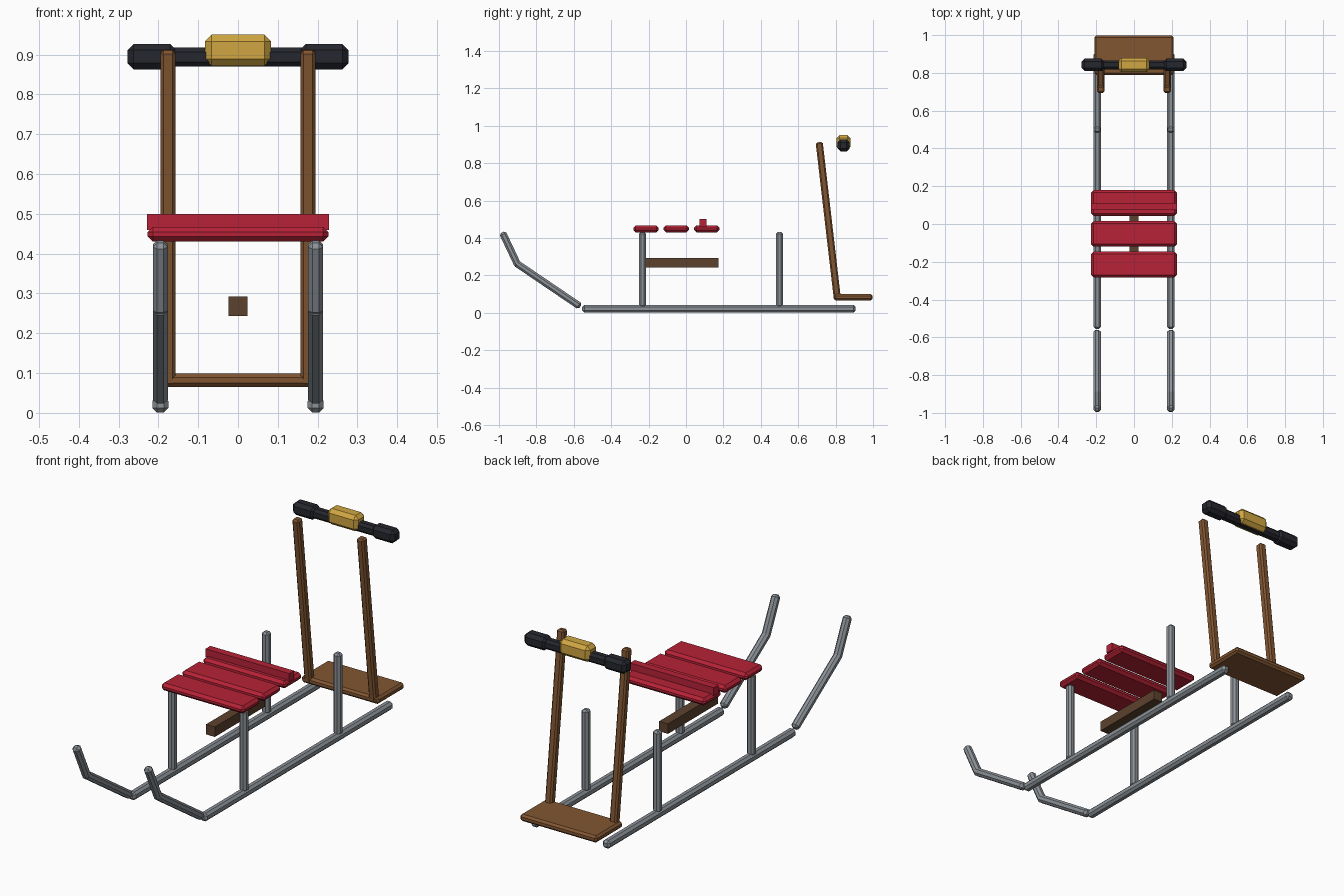
import bpy, bmesh
from mathutils import Vector, Matrix

if "Cube" in bpy.data.objects:
    bpy.data.objects.remove(bpy.data.objects["Cube"])


def material(name, rgb):
    m = bpy.data.materials.new(name)
    m.diffuse_color = (*rgb, 1)
    m.use_nodes = True
    m.node_tree.nodes["Principled BSDF"].inputs["Base Color"].default_value = m.diffuse_color
    return m


STEEL = material("steel grey", (0.262, 0.287, 0.314))
RED = material("red paint", (0.47, 0.016, 0.037))
WOOD = material("brown wood", (0.223, 0.093, 0.032))
DARK_WOOD = material("dark wood", (0.107, 0.054, 0.027))
BLACK = material("black rubber", (0.019, 0.020, 0.027))
GOLD = material("gold", (0.63, 0.381, 0.054))


def block(name, size, mat, bevel=0.0, matrix=Matrix()):
    """Box with single-segment chamfered edges."""
    bm = bmesh.new()
    bmesh.ops.create_cube(bm, size=1)
    bmesh.ops.scale(bm, vec=size, verts=bm.verts)
    if bevel:
        bmesh.ops.bevel(bm, geom=bm.edges[:], offset=bevel, segments=1,
                        profile=0.5, affect='EDGES')
    bm.transform(matrix)
    mesh = bpy.data.meshes.new(name)
    bm.to_mesh(mesh)
    bm.free()
    mesh.materials.append(mat)
    ob = bpy.data.objects.new(name, mesh)
    bpy.context.collection.objects.link(ob)
    return ob


def box(name, x, y, z, mat, bevel=0.0):
    """Box from its x, y and z ranges."""
    size = [r[1] - r[0] for r in (x, y, z)]
    mid = [(r[1] + r[0]) / 2 for r in (x, y, z)]
    return block(name, size, mat, bevel, Matrix.Translation(mid))


def beam(name, x, a, b, width, mat, bevel):
    """Square bar between two (y, z) points at a given x."""
    a, b = Vector((x, *a)), Vector((x, *b))
    d = b - a
    # local x stays along world x, local z follows the bar
    zc = d.normalized()
    xc = Vector((1, 0, 0))
    rot = Matrix((xc, zc.cross(xc), zc)).transposed().to_4x4()
    return block(name, (width, width, d.length), mat, bevel,
                 Matrix.Translation((a + b) / 2) @ rot)


for side, s in (("left", -1), ("right", 1)):
    x = 0.195 * s
    # runner with two-piece upturned front
    beam(f"{side}_runner", x, (-0.555, 0.021), (0.907, 0.021), 0.04, STEEL, 0.011)
    beam(f"{side}_runner_curve", x, (-0.565, 0.033), (-0.912, 0.268), 0.038, STEEL, 0.011)
    beam(f"{side}_runner_tip", x, (-0.897, 0.25), (-0.982, 0.43), 0.038, STEEL, 0.011)
    # upright posts
    beam(f"{side}_front_post", x, (-0.232, 0.03), (-0.232, 0.432), 0.037, STEEL, 0.010)
    beam(f"{side}_rear_post", x, (0.5, 0.03), (0.5, 0.432), 0.037, STEEL, 0.010)
    # leaning handle post
    beam(f"{side}_handle_post", 0.176 * s, (0.81, 0.068), (0.712, 0.912), 0.038, WOOD, 0.008)
    # hand grip
    grip = sorted((0.155 * s, 0.278 * s))
    box(f"{side}_grip", grip, (0.81, 0.875), (0.863, 0.927), BLACK, 0.016)

# seat slats and rear ridge
for i, y in enumerate((-0.214, -0.052, 0.111)):
    box(f"seat_slat_{i + 1}", (-0.227, 0.227), (y - 0.068, y + 0.068), (0.43, 0.467), RED, 0.013)
box("seat_ridge", (-0.228, 0.228), (0.073, 0.11), (0.46, 0.5), RED)

# centre brace under the seat
box("brace", (-0.024, 0.024), (-0.215, 0.175), (0.243, 0.292), DARK_WOOD)

# standing board
box("foot_board", (-0.21, 0.21), (0.79, 0.998), (0.065, 0.099), WOOD, 0.01)

# handlebar and centre hub
box("handlebar", (-0.18, 0.18), (0.818, 0.866), (0.87, 0.918), BLACK, 0.012)
box("handlebar_hub", (-0.083, 0.083), (0.804, 0.88), (0.872, 0.95), GOLD, 0.017)
